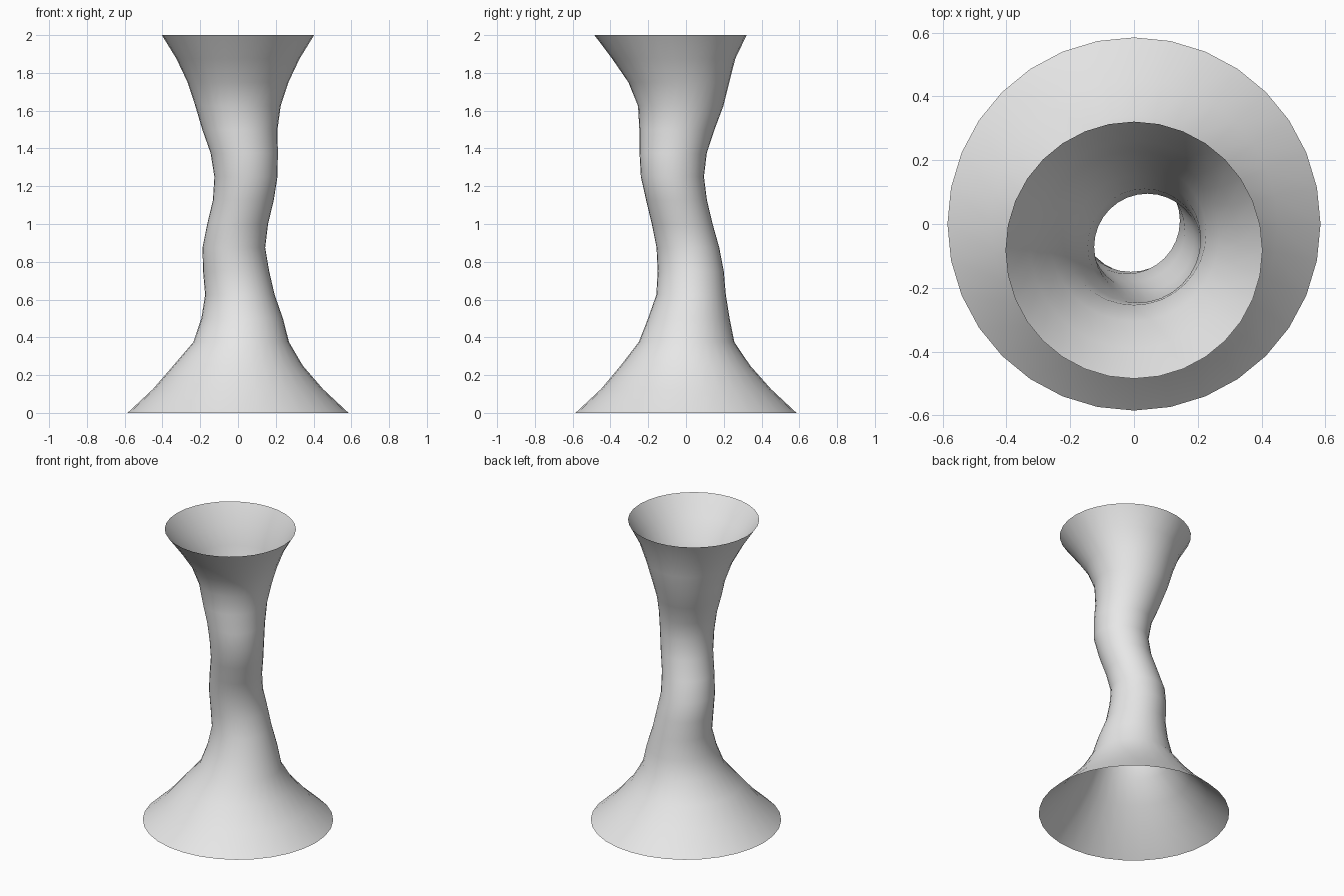
import bpy, bmesh, math

SIDES = 32
STEP = 0.125

if "Cube" in bpy.data.objects:
    bpy.data.objects.remove(bpy.data.objects["Cube"], do_unlink=True)

# Ring radius and centre offset, one entry per level from base to rim
radii = [.585, .451, .343, .253, .216, .184, .175, .166, .161,
         .161, .167, .178, .199, .226, .267, .326, .403]
centre_x = [0, 0, 0, .017, .022, .01, -.01, -.022, -.002,
            .028, .042, .033, .01, 0, 0, 0, 0]
centre_y = [0, 0, -.003, .003, .015, .027, .025, .01, -.02,
            -.05, -.072, -.068, -.048, -.028, -.038, -.065, -.082]

# Plain pale grey
grey = bpy.data.materials.new("pale_grey")
grey.use_nodes = True
colour = (0.8, 0.8, 0.8, 1)
grey.diffuse_color = colour
grey.node_tree.nodes["Principled BSDF"].inputs["Base Color"].default_value = colour

# Flared tube, open at both ends, lofted through the rings
bm = bmesh.new()
rings = []
for level, (r, cx, cy) in enumerate(zip(radii, centre_x, centre_y)):
    ring = []
    for i in range(SIDES):
        a = math.tau * i / SIDES
        ring.append(bm.verts.new((cx + r * math.cos(a), cy + r * math.sin(a), level * STEP)))
    rings.append(ring)
for low, high in zip(rings, rings[1:]):
    for i in range(SIDES):
        j = (i + 1) % SIDES
        face = bm.faces.new((low[i], low[j], high[j], high[i]))
        face.smooth = True

mesh = bpy.data.meshes.new("flared_tube")
bm.to_mesh(mesh)
bm.free()
mesh.materials.append(grey)
tube = bpy.data.objects.new("flared_tube", mesh)
bpy.context.scene.collection.objects.link(tube)
